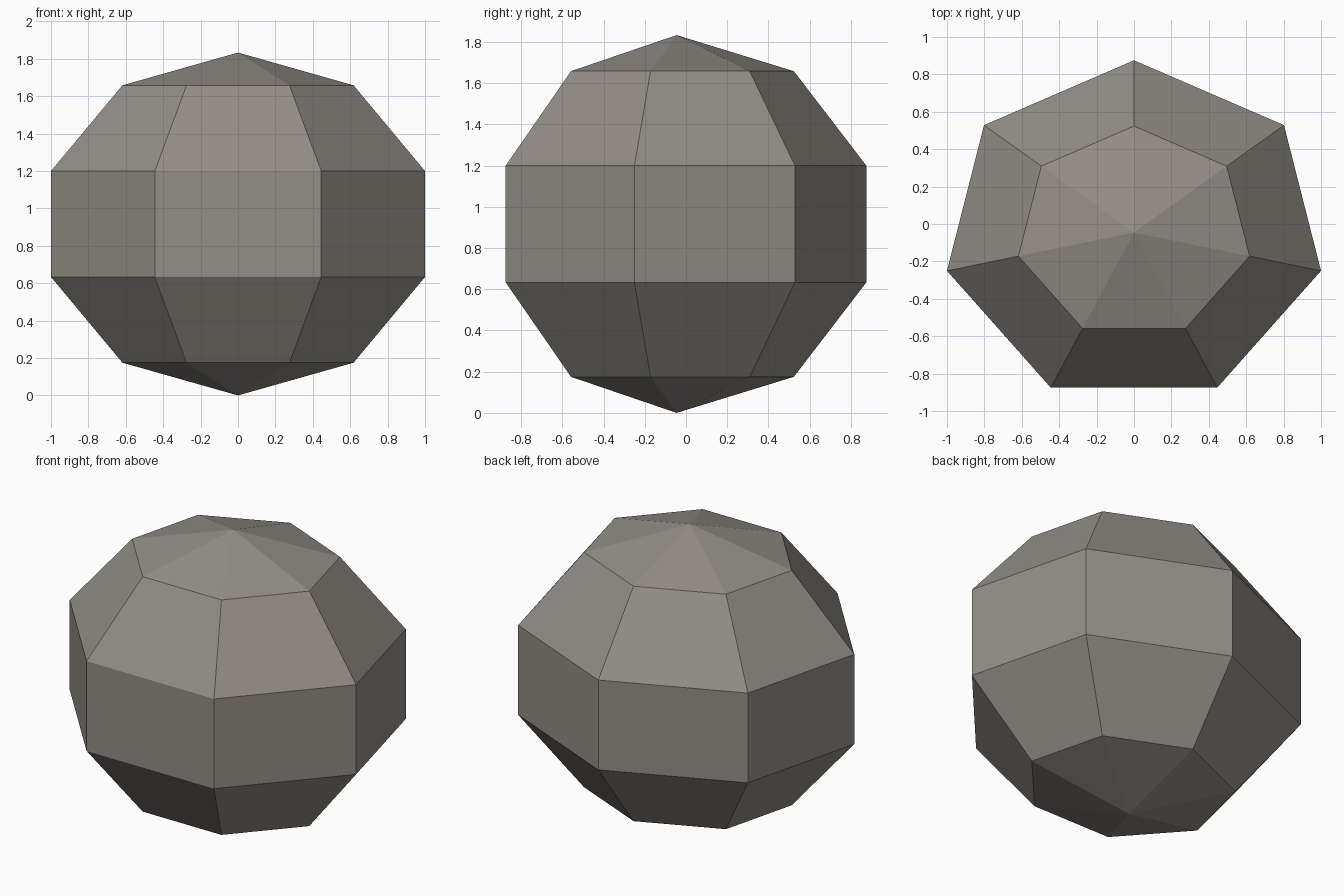
import bpy

if "Cube" in bpy.data.objects:
    bpy.data.objects.remove(bpy.data.objects["Cube"])

# Single flat stone colour
stone = bpy.data.materials.new("warm_grey_stone")
stone.diffuse_color = (0.29, 0.27, 0.24, 1.0)
stone.use_nodes = True
stone.node_tree.nodes["Principled BSDF"].inputs["Base Color"].default_value = stone.diffuse_color

# Boulder: seven-sided, five-ring sphere, squashed in depth and height
bpy.ops.mesh.primitive_uv_sphere_add(segments=7, ring_count=5, radius=1.0)
boulder = bpy.context.object
boulder.name = "boulder"
boulder.scale = (1.0785, 0.968, 0.9165)
boulder.location = (0, -0.0455, 0.9165)
bpy.ops.object.transform_apply(location=True, rotation=True, scale=True)
bpy.ops.object.shade_flat()
boulder.data.materials.append(stone)
